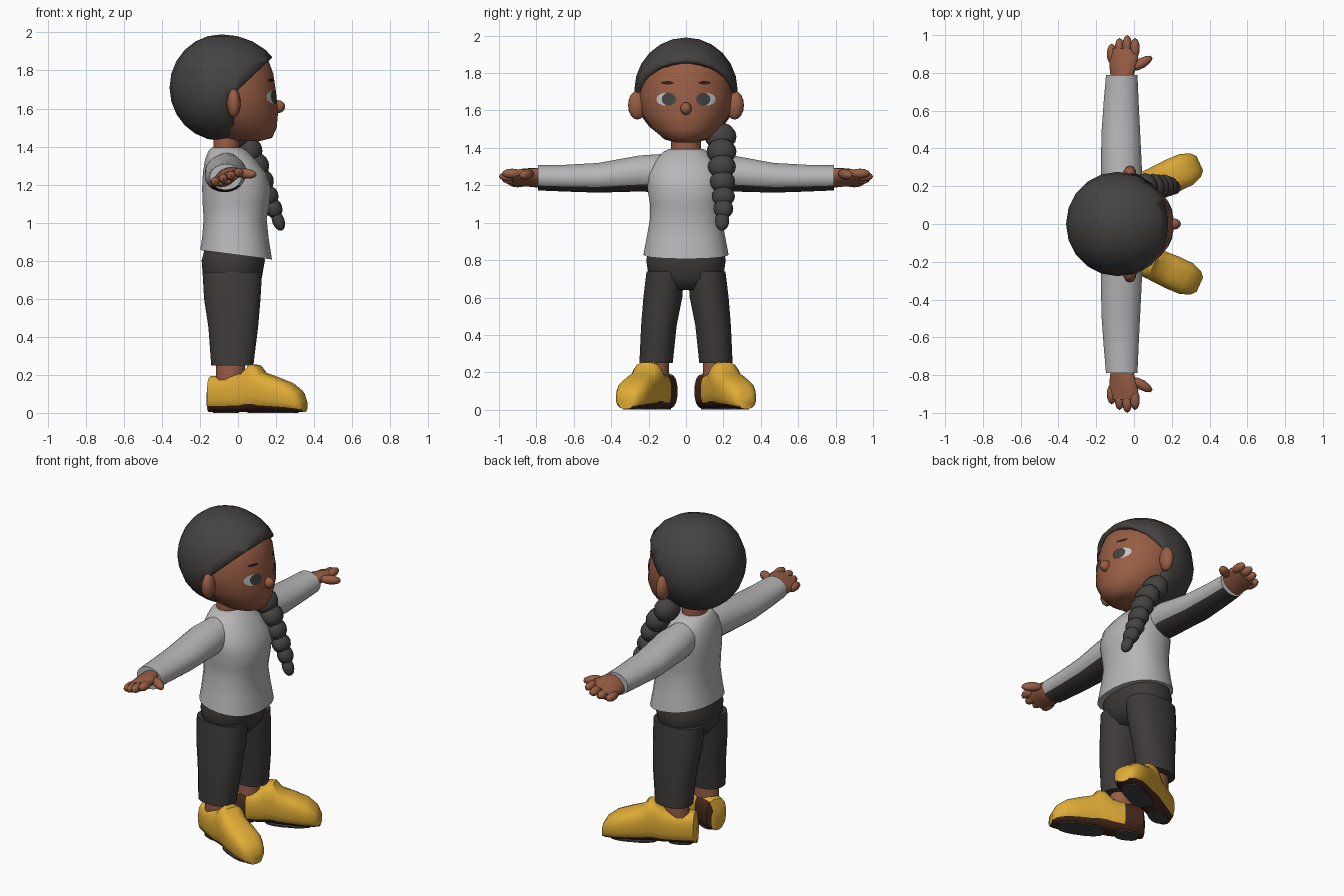
import bpy, bmesh, math
from mathutils import Vector, Matrix
from mathutils.bvhtree import BVHTree

cube = bpy.data.objects.get("Cube")
if cube:
    bpy.data.objects.remove(cube, do_unlink=True)


def material(name, rgb):
    m = bpy.data.materials.new(name)
    m.use_nodes = True
    m.diffuse_color = (*rgb, 1)
    m.node_tree.nodes["Principled BSDF"].inputs["Base Color"].default_value = (*rgb, 1)
    return m


SKIN = material("brown skin", (0.31, 0.11, 0.058))
HAIR = material("charcoal hair", (0.06, 0.056, 0.054))
CLOTH = material("dark trousers", (0.048, 0.042, 0.041))
SWEATER = material("grey sweater", (0.47, 0.47, 0.47))
YELLOW = material("yellow shoe", (0.74, 0.41, 0.037))
SOLE = material("dark brown sole", (0.06, 0.022, 0.012))
WHITE = material("eye white", (0.55, 0.55, 0.55))
BROW = material("eyebrow brown", (0.03, 0.014, 0.01))


def finish(name, bm, mats, rule=None, angle=60):
    """Turn a bmesh into a smooth object; rule picks a material per face."""
    bmesh.ops.recalc_face_normals(bm, faces=bm.faces)
    bm.normal_update()
    if rule:
        for f in bm.faces:
            f.material_index = int(rule(f.normal, f.calc_center_median()))
    me = bpy.data.meshes.new(name)
    bm.to_mesh(me)
    bm.free()
    for m in mats:
        me.materials.append(m)
    ob = bpy.data.objects.new(name, me)
    bpy.context.collection.objects.link(ob)
    bpy.ops.object.select_all(action="DESELECT")
    ob.select_set(True)
    bpy.context.view_layer.objects.active = ob
    bpy.ops.object.shade_smooth_by_angle(angle=math.radians(angle))
    return ob


def loft(rows, axis="z", segs=20, power=2):
    """Skin elliptical rings (t, a, b, ra, rb) stacked along an axis."""
    bm = bmesh.new()
    rings = []
    for t, a, b, ra, rb in rows:
        ring = []
        for i in range(segs):
            ang = math.tau * (i + 0.5) / segs
            c, s = math.cos(ang), math.sin(ang)
            u = a + ra * math.copysign(abs(c) ** (2 / power), c)
            v = b + rb * math.copysign(abs(s) ** (2 / power), s)
            ring.append(bm.verts.new({"x": (t, u, v), "y": (u, t, v), "z": (u, v, t)}[axis]))
        rings.append(ring)
    for lo, hi in zip(rings, rings[1:]):
        for i in range(segs):
            j = (i + 1) % segs
            bm.faces.new((lo[i], lo[j], hi[j], hi[i]))
    bm.faces.new(rings[0])
    bm.faces.new(rings[-1])
    return bm


def ball(name, centre, radii, mat, turn=0, tilt=0, segs=12):
    bm = bmesh.new()
    m = (Matrix.Translation(centre) @ Matrix.Rotation(turn, 4, "Z")
         @ Matrix.Rotation(tilt, 4, "Y") @ Matrix.Diagonal((*radii, 1)))
    bmesh.ops.create_uvsphere(bm, u_segments=segs, v_segments=segs * 2 // 3, radius=1, matrix=m)
    return finish(name, bm, [mat])


# Head
head = loft([(1.43, 0.05, 0, 0.07, 0.06), (1.445, 0.045, 0, 0.135, 0.115),
             (1.5, 0, 0, 0.205, 0.178), (1.58, -0.02, 0, 0.232, 0.235),
             (1.68, -0.04, 0, 0.242, 0.25), (1.78, -0.05, 0, 0.238, 0.243),
             (1.87, -0.06, 0, 0.215, 0.2), (1.94, -0.07, 0, 0.13, 0.13)], segs=28)
face_tree = BVHTree.FromBMesh(head)
finish("head", head, [SKIN])
ball("nose", (0.21, 0, 1.61), (0.038, 0.03, 0.034), SKIN)
finish("neck", loft([(1.34, -0.06, 0, 0.07, 0.08), (1.48, -0.06, 0, 0.07, 0.08)]), [SKIN])


# Painted face details, pressed onto the head surface
def decal(name, cy, cz, ry, rz, lift, mat, segs=16):
    bm = bmesh.new()

    def point(y, z):
        hit = face_tree.ray_cast(Vector((1, y, z)), Vector((-1, 0, 0)))[0]
        return bm.verts.new((hit.x + lift, y, z))

    mid = point(cy, cz)
    rings = [[point(cy + k * ry * math.cos(math.tau * i / segs),
                    cz + k * rz * math.sin(math.tau * i / segs)) for i in range(segs)]
             for k in (0.5, 1)]
    for i in range(segs):
        j = (i + 1) % segs
        bm.faces.new((mid, rings[0][i], rings[0][j]))
        bm.faces.new((rings[0][i], rings[1][i], rings[1][j], rings[0][j]))
    finish(name, bm, [mat])


for side, s in (("left", 1), ("right", -1)):
    decal(side + "_eye_white", s * 0.108, 1.66, 0.05, 0.034, 0.003, WHITE)
    decal(side + "_iris", s * 0.092, 1.66, 0.038, 0.035, 0.006, HAIR)
    decal(side + "_eyebrow", s * 0.1, 1.748, 0.034, 0.009, 0.004, BROW)
    ball(side + "_ear", (-0.022, s * 0.26, 1.628), (0.036, 0.05, 0.077), SKIN)

# Hair cap: a rounded shell with the face opening cut away
bm = bmesh.new()
bmesh.ops.create_uvsphere(bm, u_segments=20, v_segments=12, radius=1)
for v in bm.verts:
    v.co = (v.co.x * (0.33 if v.co.x > 0 else 0.272) - 0.088, v.co.y * 0.276, v.co.z * 0.28 + 1.71)
for co, no in (((-0.02, 0, 1.68), (-0.94, 0, 1)), ((-0.02, 0, 1.6), (1, 0, 0))):
    bmesh.ops.bisect_plane(bm, geom=bm.verts[:] + bm.edges[:] + bm.faces[:], plane_co=co, plane_no=no)
opening = []
for f in bm.faces:
    c = f.calc_center_median()
    if c.x > -0.02 and c.z < 1.70 + 0.94 * c.x:
        opening.append(f)
bmesh.ops.delete(bm, geom=opening, context="FACES")
hair = finish("hair_cap", bm, [HAIR])
shell = hair.modifiers.new("thickness", "SOLIDIFY")
shell.thickness = 0.03
shell.offset = -1

# Braid over the shoulder
braid = [(0.0, 0.185, 1.46, 0.085), (0.06, 0.19, 1.38, 0.08), (0.1, 0.192, 1.3, 0.075),
         (0.13, 0.195, 1.22, 0.068), (0.16, 0.2, 1.14, 0.062), (0.188, 0.2, 1.075, 0.053),
         (0.212, 0.193, 1.01, 0.038)]
for n, (x, y, z, r) in enumerate(braid):
    ball(f"braid_knot_{n + 1}", (x, y, z), (r * 0.85, r, max(r * 0.9, 0.055)), HAIR, tilt=-0.35)

# Sweater body with a hem that drops toward the front
bm = loft([(0.83, -0.01, 0, 0.19, 0.228), (0.92, -0.014, 0, 0.176, 0.212),
           (1.02, -0.015, 0, 0.167, 0.194), (1.1, -0.01, 0, 0.177, 0.194),
           (1.18, -0.008, 0, 0.182, 0.208), (1.26, -0.018, 0, 0.168, 0.205),
           (1.33, -0.04, 0, 0.135, 0.17), (1.38, -0.055, 0, 0.1, 0.12),
           (1.395, -0.06, 0, 0.08, 0.088)], segs=24, power=2.3)
for v in bm.verts:
    if v.co.z < 0.85:
        v.co.z -= 0.13 * v.co.x
finish("sweater_body", bm, [SWEATER])

# Trousers
finish("trouser_hips", loft([(0.64, -0.03, 0, 0.11, 0.12), (0.7, -0.03, 0, 0.155, 0.2),
                             (0.8, -0.025, 0, 0.168, 0.215), (0.87, -0.02, 0, 0.155, 0.195)],
                            power=2.3), [CLOTH])


def shoe_colour(s):
    """Brown underside and inner heel, yellow elsewhere."""
    def rule(n, c):
        return n.z < -0.5 or (c.x < 0.0 and n.y * s < -0.6) and c.z < 0.2
    return rule


for side, s in (("left", 1), ("right", -1)):
    # Sleeve with a dark underside
    bm = loft([(s * 0.1, -0.06, 1.265, 0.09, 0.105), (s * 0.25, -0.065, 1.263, 0.11, 0.097),
               (s * 0.47, -0.07, 1.24, 0.104, 0.08), (s * 0.65, -0.068, 1.238, 0.093, 0.072),
               (s * 0.79, -0.065, 1.24, 0.084, 0.068)], axis="y", segs=24)
    finish(side + "_sleeve", bm, [SWEATER, CLOTH], lambda n, c: n.z < -0.6)

    # Hand, fingers and thumb, palm down and tipped forward
    bm = loft([(s * 0.77, -0.065, 1.24, 0.06, 0.05), (s * 0.82, -0.06, 1.242, 0.07, 0.045),
               (s * 0.88, -0.055, 1.24, 0.08, 0.038), (s * 0.93, -0.055, 1.235, 0.075, 0.03)],
              axis="y", segs=14)
    for v in bm.verts:
        v.co.z += 0.35 * (v.co.x + 0.06)
    finish(side + "_palm", bm, [SKIN])
    for n in range(4):
        x = -0.118 + 0.041 * n
        reach = (0.955, 0.985, 1.0, 0.985)[n]
        ball(f"{side}_finger_{n + 1}", (x, s * (reach - 0.055), 1.215 + 0.016 * n),
             (0.026, 0.055, 0.026), SKIN, segs=10)
    ball(side + "_thumb", (0.042, s * 0.852, 1.258), (0.064, 0.027, 0.027), SKIN,
         turn=s * 0.55, tilt=0.1, segs=10)

    # Leg and ankle
    finish(side + "_trouser_leg", loft([(0.25, -0.03, s * 0.16, 0.112, 0.09),
                                        (0.45, -0.025, s * 0.145, 0.132, 0.096),
                                        (0.6, -0.03, s * 0.124, 0.15, 0.105),
                                        (0.74, -0.03, s * 0.11, 0.158, 0.102)], power=2.3), [CLOTH])
    finish(side + "_ankle", loft([(0.15, -0.04, s * 0.147, 0.078, 0.058),
                                  (0.3, -0.04, s * 0.15, 0.078, 0.058)], segs=14), [SKIN])

    # Shoe, toes turned outward
    place = Matrix.Translation((-0.035, s * 0.15, 0.004)) @ Matrix.Rotation(s * 0.42, 4, "Z")
    outline = [(-0.125, 0.13, 0.04), (-0.112, 0.19, 0.064), (0, 0.195, 0.078), (0.07, 0.205, 0.084),
               (0.115, 0.252, 0.086), (0.155, 0.25, 0.086), (0.185, 0.21, 0.088),
               (0.26, 0.185, 0.092), (0.34, 0.155, 0.09), (0.395, 0.115, 0.07), (0.42, 0.07, 0.042)]
    bm = loft([(t, 0, h / 2, w, h / 2) for t, h, w in outline], axis="x", segs=16, power=2.8)
    bm.transform(place)
    finish(side + "_shoe", bm, [YELLOW, SOLE], shoe_colour(s), angle=45)
    for part, t, length, width in (("heel", -0.03, 0.07, 0.05), ("toe", 0.24, 0.14, 0.065)):
        bm = loft([(-0.004, t, 0, length, width), (0.004, t, 0, length, width)], segs=16, power=2.6)
        bm.transform(place)
        finish(f"{side}_{part}_tread", bm, [HAIR])
